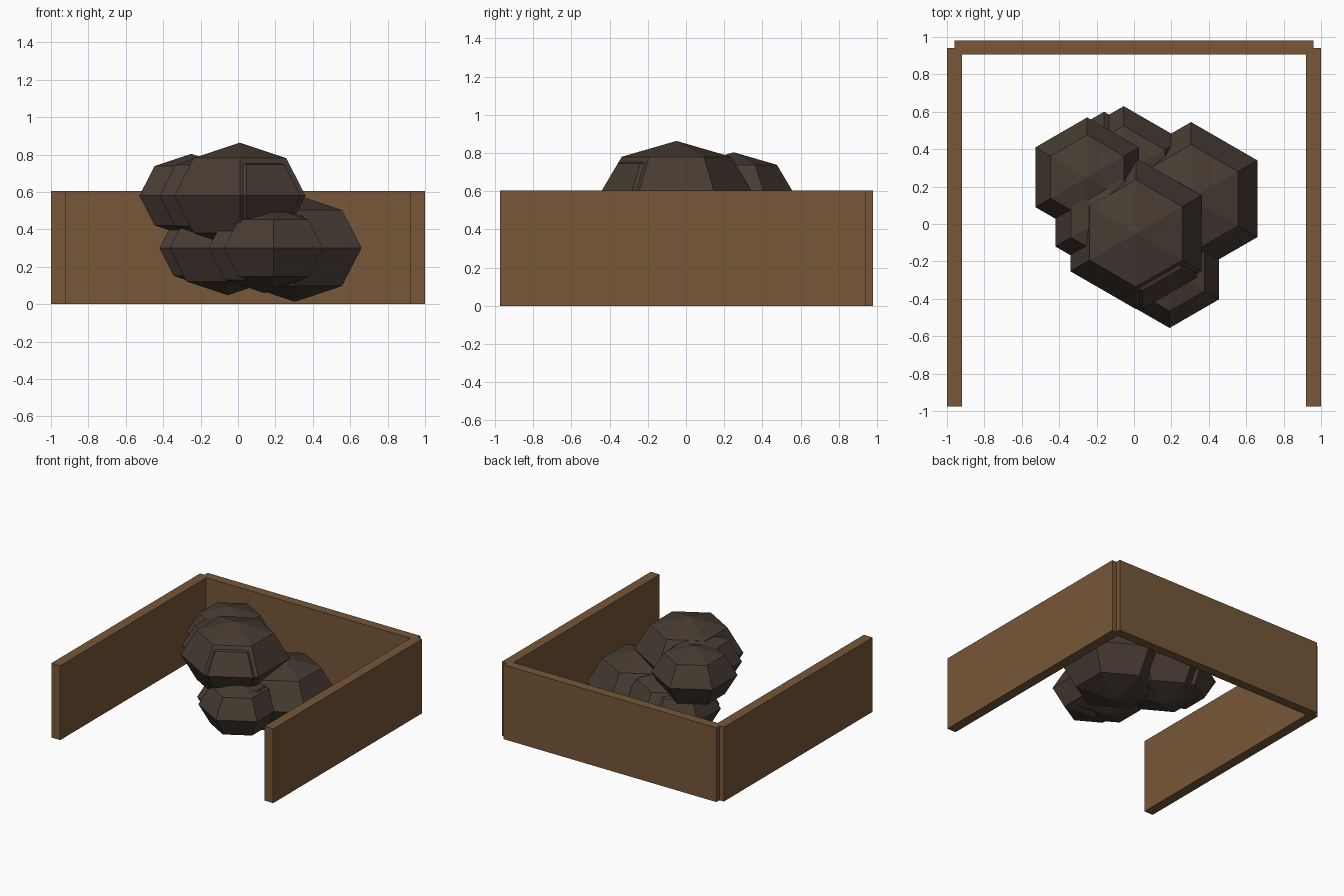
import bpy, bmesh
from mathutils import Matrix, Vector

if "Cube" in bpy.data.objects:
    bpy.data.objects.remove(bpy.data.objects["Cube"])


def material(name, rgb):
    m = bpy.data.materials.new(name)
    m.diffuse_color = (*rgb, 1)
    m.use_nodes = True
    m.node_tree.nodes["Principled BSDF"].inputs["Base Color"].default_value = m.diffuse_color
    return m


WOOD = material("wood", (0.18, 0.095, 0.04))
SOIL = material("compost", (0.062, 0.044, 0.032))


def finish(name, bm, mat):
    me = bpy.data.meshes.new(name)
    bm.to_mesh(me)
    bm.free()
    me.materials.append(mat)
    ob = bpy.data.objects.new(name, me)
    bpy.context.collection.objects.link(ob)
    return ob


def board(name, x0, x1, y0, y1, z0=0.0, z1=0.605):
    bm = bmesh.new()
    centre = Vector(((x0 + x1) / 2, (y0 + y1) / 2, (z0 + z1) / 2))
    size = (x1 - x0, y1 - y0, z1 - z0, 1)
    bmesh.ops.create_cube(bm, size=1, matrix=Matrix.Translation(centre) @ Matrix.Diagonal(size))
    finish(name, bm, WOOD)


# Three-sided timber bin, open at the front
board("back_wall", -0.96, 0.96, 0.905, 0.98)
board("left_wall", -1.0, -0.92, -0.975, 0.94)
board("right_wall", 0.92, 1.0, -0.975, 0.94)


# Heap of squashed six-sided clumps: x, y, radius per layer height
def clump(name, x, y, z, r):
    bm = bmesh.new()
    bmesh.ops.create_uvsphere(
        bm, u_segments=6, v_segments=4, radius=r,
        matrix=Matrix.Translation((x, y, z)) @ Matrix.Diagonal((1, 1, 0.7, 1)))
    finish(name, bm, SOIL)


LAYERS = {
    0.30: [(0.305, 0.135, 0.41), (-0.055, 0.27, 0.36), (0.19, -0.25, 0.306),
           (-0.16, 0.30, 0.30), (0.14, -0.13, 0.343)],
    0.58: [(0.01, -0.05, 0.405), (-0.25, 0.25, 0.32),
           (-0.135, 0.045, 0.33), (0.045, -0.12, 0.335)],
}
for z, clumps in LAYERS.items():
    layer = "lower" if z < 0.5 else "upper"
    for i, (x, y, r) in enumerate(clumps, 1):
        clump(f"{layer}_clump_{i}", x, y, z, r)
